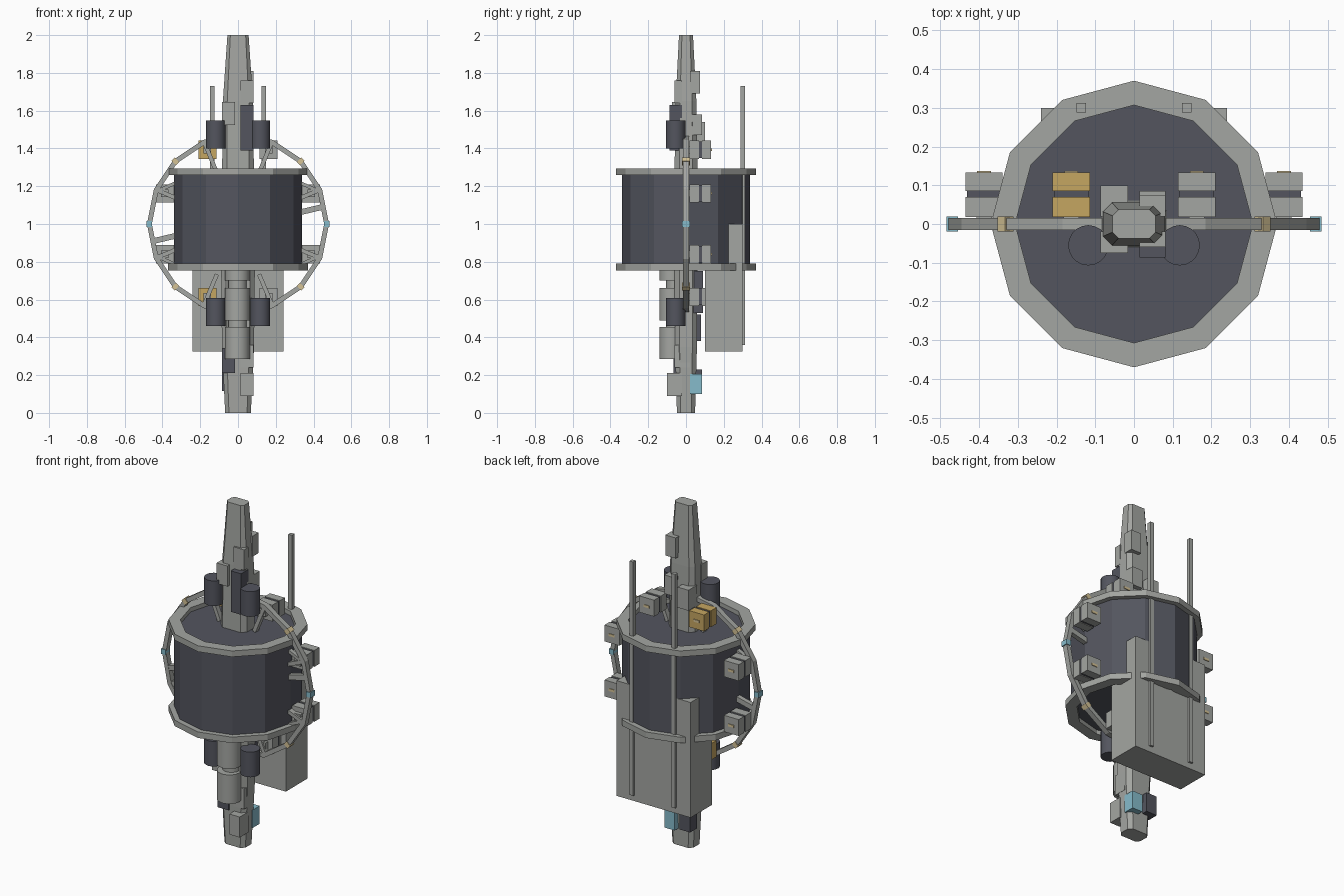
import bpy, bmesh, math
from mathutils import Vector

if "Cube" in bpy.data.objects:
    bpy.data.objects.remove(bpy.data.objects["Cube"])

def material(name, col):
    m = bpy.data.materials.new(name)
    m.diffuse_color = (*col, 1)
    m.use_nodes = True
    m.node_tree.nodes["Principled BSDF"].inputs["Base Color"].default_value = m.diffuse_color
    return m

GREY = material("light grey", (0.37, 0.38, 0.36))
DARK = material("dark slate", (0.087, 0.091, 0.113))
GOLD = material("gold", (0.56, 0.38, 0.12))
PALE = material("pale gold", (0.66, 0.54, 0.30))
BLUE = material("light blue", (0.24, 0.50, 0.60))

def finish(name, bm, mat):
    bmesh.ops.recalc_face_normals(bm, faces=bm.faces)
    me = bpy.data.meshes.new(name)
    bm.to_mesh(me)
    bm.free()
    me.materials.append(mat)
    ob = bpy.data.objects.new(name, me)
    bpy.context.collection.objects.link(ob)
    return ob

def box(name, x, y, z, mat):
    """Box given by (min, max) on each axis."""
    bm = bmesh.new()
    bmesh.ops.create_cube(bm, size=1)
    for v in bm.verts:
        v.co = [(a + b) / 2 + c * (b - a) for c, (a, b) in zip(v.co, (x, y, z))]
    return finish(name, bm, mat)

def loft(name, loops, mat, close=False):
    """Skin equal-length point loops; cap the ends, or close into a ring."""
    bm = bmesh.new()
    rows = [[bm.verts.new(p) for p in loop] for loop in loops]
    n = len(rows[0])
    pairs = list(zip(rows, rows[1:])) + ([(rows[-1], rows[0])] if close else [])
    for a, b in pairs:
        for i in range(n):
            j = (i + 1) % n
            bm.faces.new((a[i], a[j], b[j], b[i]))
    if not close:
        bm.faces.new(rows[0])
        bm.faces.new(rows[-1])
    return finish(name, bm, mat)

def circle(r, z, n, cx=0, cy=0):
    return [(cx + r * math.cos(math.tau * i / n), cy + r * math.sin(math.tau * i / n), z)
            for i in range(n)]

def cylinder(name, x, y, r, z0, z1, mat, n=20):
    ob = loft(name, [circle(r, z0, n, x, y), circle(r, z1, n, x, y)], mat)
    bpy.ops.object.select_all(action='DESELECT')
    ob.select_set(True)
    bpy.context.view_layer.objects.active = ob
    bpy.ops.object.shade_smooth_by_angle()
    return ob

def octagon(hx, hy, z):
    c = 0.42 * hy
    q = [(hx, hy - c), (hx - c, hy)]
    return [(x, y, z) for x, y in q + [(-x, y) for x, y in q[::-1]]
            + [(-x, -y) for x, y in q] + [(x, -y) for x, y in q[::-1]]]

def bar(name, a, b, w, d, mat):
    """Bar between two (x, z) points, w wide in plane and d deep in y."""
    a, b = Vector((a[0], 0, a[1])), Vector((b[0], 0, b[1]))
    t = (b - a).normalized()
    s = Vector((t.z, 0, -t.x)) * w / 2
    y = Vector((0, d / 2, 0))
    return loft(name, [[p + s + y, p - s + y, p - s - y, p + s - y] for p in (a, b)], mat)

def polar(r, deg):
    return r * math.cos(math.radians(deg)), 1.025 + r * math.sin(math.radians(deg))

# Central drum and its two rims
loft("drum", [circle(0.34, 0.78, 12), circle(0.34, 1.27, 12)], DARK)
for name, z0, z1 in (("lower_rim", 0.755, 0.79), ("upper_rim", 1.26, 1.295)):
    loft(name, [circle(0.37, z0, 12), circle(0.37, z1, 12),
                circle(0.307, z1, 12), circle(0.307, z0, 12)], GREY, close=True)

# Tapered spines
loft("upper_spine", [octagon(0.085, 0.062, 1.2), octagon(0.08, 0.055, 1.65),
                     octagon(0.056, 0.037, 2.0)], GREY)
loft("lower_spine", [octagon(0.068, 0.048, 0.0), octagon(0.085, 0.058, 0.35),
                     octagon(0.09, 0.062, 0.85)], GREY)

# Rear cargo block and poles
box("rear_block", (-0.24, 0.24), (0.10, 0.30), (0.325, 1.0), GREY)
for s in (-1, 1):
    box("rear_pole", (s * 0.136 - 0.012, s * 0.136 + 0.012), (0.288, 0.312), (0.36, 1.73), GREY)

# Side tanks, dark cylinders above and below the drum
for s in (-1, 1):
    for z in (0.46, 1.4):
        cylinder("side_tank", s * 0.118, -0.055, 0.052, z, z + 0.147, DARK)

# Stacked canisters down the front of the lower spine
for z in (0.285, 0.49, 0.70):
    cylinder("front_canister", -0.003, -0.075, 0.066, z, z + 0.17, GREY, 16)
cylinder("canister_core", -0.003, -0.055, 0.05, 0.30, 0.80, GREY, 16)

# Equipment boxes on the spines: x side, y range, z range, colour
for s, y, z, mat in (
        (1, (0.02, 0.075), (1.69, 1.81), GREY),
        (1, (-0.06, -0.02), (1.64, 1.76), GREY),
        (-1, (-0.075, -0.02), (1.525, 1.645), GREY),
        (1, (-0.087, -0.02), (1.39, 1.63), DARK),
        (1, (0.02, 0.085), (1.47, 1.58), GREY),
        (-1, (0.02, 0.10), (1.42, 1.54), GREY),
        (1, (-0.10, -0.02), (0.09, 0.21), GREY),
        (-1, (-0.065, -0.02), (0.21, 0.34), DARK),
        (1, (-0.06, 0.02), (0.24, 0.36), GREY),
        (1, (0.02, 0.085), (0.10, 0.205), BLUE),
        (-1, (0.02, 0.085), (0.115, 0.23), DARK),
        (1, (0.02, 0.09), (0.53, 0.75), DARK),
        (-1, (0.02, 0.08), (0.38, 0.52), DARK)):
    box("equipment_box", (0.014, 0.081) if s > 0 else (-0.086, -0.016), y, z, mat)

# Sixteen-sided upright hoop with joint collars
CZ = 1.0
def hoop(r, deg):
    x, z = polar(r, deg)
    return x, z - 1.025 + CZ

loops = []
for i in range(16):
    a = 22.5 * i
    loops.append([(hoop(r, a)[0], y, hoop(r, a)[1])
                  for r, y in ((0.482, -0.016), (0.482, 0.016), (0.456, 0.016), (0.456, -0.016))])
loft("hoop", loops, GREY, close=True)
for a in (0, 180):
    bar("blue_collar", hoop(0.47, a - 1.8), hoop(0.47, a + 1.8), 0.03, 0.04, BLUE)
for a in (45, 135, 225, 315):
    bar("gold_collar", hoop(0.469, a - 1.6), hoop(0.469, a + 1.6), 0.032, 0.04, PALE)

# Eight pods behind the hoop, each two halves around a dark core, with a strut
for sx in (-1, 1):
    for x, z in ((0.387, 1.162), (0.162, 1.393), (0.387, 0.84), (0.162, 0.614)):
        cx, h = sx * x, 0.048
        inner = x < 0.2
        mat = GOLD if inner and sx < 0 else GREY
        for y in ((0.018, 0.07), (0.085, 0.133)):
            box("pod_half", (cx - h, cx + h), y, (z - h, z + h), mat)
        box("pod_core", (cx - 0.044, cx + 0.044), (0.06, 0.09), (z - 0.044, z + 0.044), DARK)
        box("pod_plate", (cx - 0.018, cx + 0.018), (0.13, 0.137), (z - 0.007, z + 0.007), PALE)
        d = Vector((cx, z - CZ)).normalized()
        p = Vector((cx, z))
        bar("pod_strut", p + d * 0.05, p - d * 0.13, 0.022, 0.03, GREY)
        box("pod_mount", (cx - 0.02, cx + 0.02), (-0.005, 0.03), (z - 0.02, z + 0.02), GREY)
        if not inner:
            sgn = 1 if z > CZ else -1
            bar("side_strut", (sx * 0.42, z + sgn * 0.015), (sx * 0.32, z + sgn * 0.06), 0.018, 0.025, GREY)

# Level braces from drum to hoop
for s in (-1, 1):
    bar("hoop_brace", (s * 0.32, 1 + s * 0.06), (s * 0.455, 1 + s * 0.092), 0.03, 0.028, GREY)
